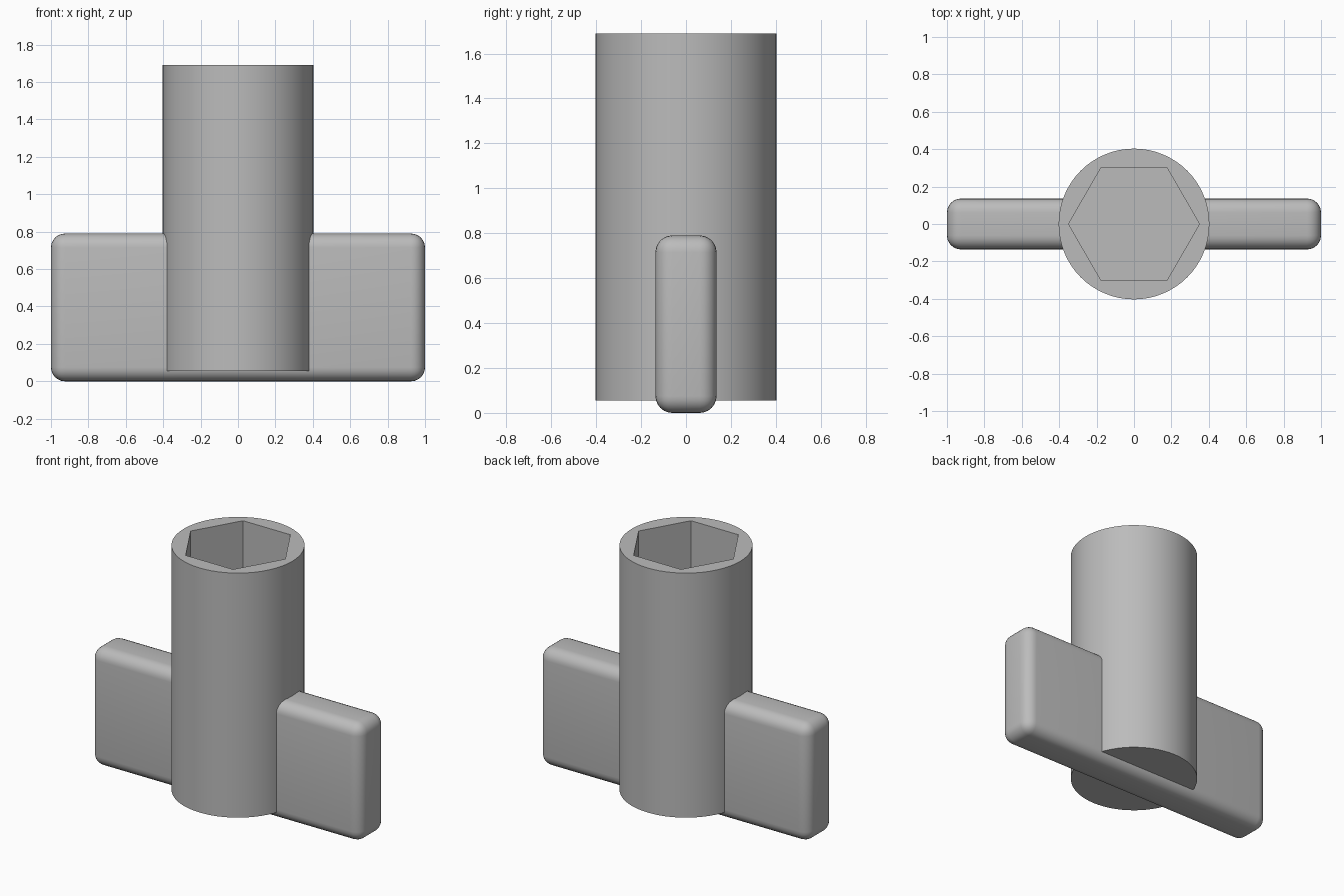
import bpy
import math

cube = bpy.data.objects.get("Cube")
if cube:
    bpy.data.objects.remove(cube, do_unlink=True)

GREY = (0.5, 0.5, 0.5, 1.0)
mat = bpy.data.materials.new("plain grey")
mat.use_nodes = True
mat.diffuse_color = GREY
mat.node_tree.nodes["Principled BSDF"].inputs["Base Color"].default_value = GREY


def prism(name, sides, radius, bottom, top):
    bpy.ops.mesh.primitive_cylinder_add(vertices=sides, radius=radius, depth=top - bottom,
                                        location=(0, 0, (bottom + top) / 2))
    obj = bpy.context.object
    obj.name = name
    obj.data.materials.append(mat)
    return obj


def apply(obj, modifier):
    bpy.context.view_layer.objects.active = obj
    bpy.ops.object.modifier_apply(modifier=modifier.name)


def shade(obj):
    bpy.ops.object.select_all(action="DESELECT")
    obj.select_set(True)
    bpy.context.view_layer.objects.active = obj
    bpy.ops.object.shade_smooth_by_angle(angle=math.radians(30))


HANDLE_TOP = 0.79

# Round shaft with a hexagonal socket sunk into its top
shaft = prism("socket_shaft", 64, 0.403, 0.055, 1.69)
cutter = prism("socket_cutter", 6, 0.35, HANDLE_TOP + 0.04, 1.9)
cutter.rotation_euler.z = math.radians(30)  # corners point along x
cutter.hide_render = True
bpy.context.view_layer.update()
cut = shaft.modifiers.new("socket", "BOOLEAN")
cut.operation = "DIFFERENCE"
cut.solver = "EXACT"
cut.object = cutter
apply(shaft, cut)
bpy.data.objects.remove(cutter, do_unlink=True)
shade(shaft)

# Flat rounded wing handle crossing the foot of the shaft
bpy.ops.mesh.primitive_cube_add(size=1, location=(0, 0, HANDLE_TOP / 2))
handle = bpy.context.object
handle.name = "wing_handle"
handle.dimensions = (2.0, 0.272, HANDLE_TOP)
bpy.ops.object.transform_apply(location=False, rotation=False, scale=True)
handle.data.materials.append(mat)
bevel = handle.modifiers.new("rounding", "BEVEL")
bevel.width = 0.075
bevel.segments = 6
apply(handle, bevel)
shade(handle)
